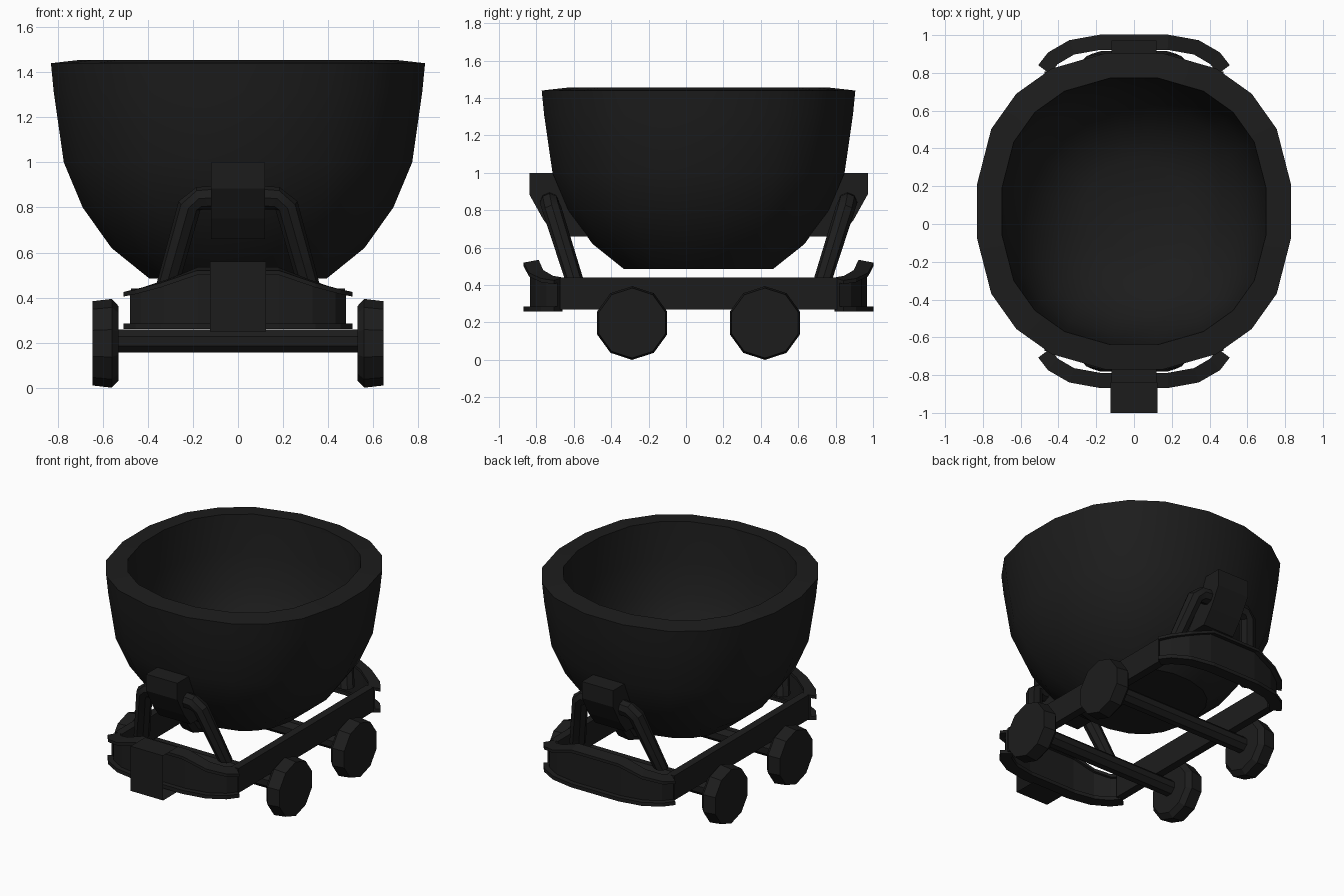
import bpy, bmesh, math
from mathutils import Vector, Matrix

if "Cube" in bpy.data.objects:
    bpy.data.objects.remove(bpy.data.objects["Cube"])

CY = 0.067  # centre of the cart along y (the coupler shifts the overall bounds)

black = bpy.data.materials.new("black_iron")
black.diffuse_color = (0.012, 0.012, 0.012, 1)
black.use_nodes = True
black.node_tree.nodes["Principled BSDF"].inputs["Base Color"].default_value = black.diffuse_color


def finish(bm, name, smooth=False, closed=True):
    if closed:
        bmesh.ops.recalc_face_normals(bm, faces=bm.faces)
    me = bpy.data.meshes.new(name)
    bm.to_mesh(me)
    bm.free()
    ob = bpy.data.objects.new(name, me)
    bpy.context.collection.objects.link(ob)
    me.materials.append(black)
    if smooth:
        bpy.ops.object.select_all(action='DESELECT')
        ob.select_set(True)
        bpy.context.view_layer.objects.active = ob
        bpy.ops.object.shade_smooth_by_angle(angle=math.radians(35))
    return ob


def loft(name, rings, smooth=False):
    """Skin a list of equal-length point rings and cap both ends."""
    bm = bmesh.new()
    vr = [[bm.verts.new(p) for p in r] for r in rings]
    n = len(vr[0])
    for a, b in zip(vr, vr[1:]):
        for i in range(n):
            bm.faces.new((a[i], a[(i + 1) % n], b[(i + 1) % n], b[i]))
    bm.faces.new(vr[0])
    bm.faces.new(vr[-1])
    return finish(bm, name, smooth)


def box(name, lo, hi, drop=None):
    lo, hi = Vector(lo), Vector(hi)
    bm = bmesh.new()
    bmesh.ops.create_cube(bm, size=1)
    for v in bm.verts:
        v.co = (lo + hi) / 2 + Vector(c * d for c, d in zip(v.co, hi - lo))
    bm.normal_update()
    if drop:
        bmesh.ops.delete(bm, geom=[f for f in bm.faces if drop(f.normal)], context='FACES_ONLY')
    return finish(bm, name, closed=not drop)


def disc_stack(name, y, z, profile, sides, turn=0.0):
    """Turned part along x from (x, radius) pairs."""
    rings = []
    for x, r in profile:
        rings.append([(x, y + r * math.sin(turn + 2 * math.pi * i / sides),
                       z - r * math.cos(turn + 2 * math.pi * i / sides)) for i in range(sides)])
    return loft(name, rings)


# Bowl: twenty-sided, slightly squared ring, outside then inside
quad = [(10, 1.0), (30, 1.035), (45, 1.045), (60, 1.035), (80, 1.01)]
ring = [(math.radians(a + 90 * q) if q % 2 == 0 else math.radians(90 * (q + 1) - a), k)
        for q in range(4) for a, k in (quad if q % 2 == 0 else quad[::-1])]
bowl_profile = [(0.40, 0.485), (0.57, 0.62), (0.70, 0.80), (0.785, 1.0), (0.83, 1.31),
                (0.843, 1.44), (0.71, 1.455), (0.69, 1.2), (0.65, 0.98), (0.56, 0.80),
                (0.42, 0.67), (0.26, 0.60)]
loft("bowl", [[(r * k * math.cos(a), CY + r * k * math.sin(a), z) for a, k in ring]
              for r, z in bowl_profile], smooth=True)

# Side rails
for s in (-1, 1):
    x0, x1 = sorted((s * 0.42, s * 0.475))
    box("side_rail", (x0, CY - 0.74, 0.27), (x1, CY + 0.74, 0.44))

# End beams: curved web with an arched top flange and a flat bottom flange
half = [(0.18, 0.895, 0.52), (0.33, 0.868, 0.465), (0.43, 0.81, 0.435), (0.475, 0.75, 0.425)]
path = [(-x, y, z) for x, y, z in half[::-1]] + half


def strip(name, end, n0, n1, section):
    rings = []
    for i, (x, y, zt) in enumerate(path):
        a, b = path[max(i - 1, 0)], path[min(i + 1, len(path) - 1)]
        n = Vector((a[1] - b[1], b[0] - a[0])).normalized()
        rings.append([(x + n.x * o, CY + end * (y + n.y * o), z)
                      for o, z in section(zt, n0, n1)])
    loft(name, rings)


for end in (-1, 1):
    strip("end_beam_web", end, -0.025, 0.005,
          lambda t, a, b: [(a, 0.27), (b, 0.27), (b, t), (a, t)])
    strip("end_beam_top_flange", end, -0.04, 0.04,
          lambda t, a, b: [(a, t - 0.005), (b, t - 0.02), (b, t), (a, t + 0.015)])
    strip("end_beam_bottom_flange", end, -0.04, 0.04,
          lambda t, a, b: [(a, 0.26), (b, 0.26), (b, 0.285), (a, 0.285)])

# Coupler: folded plate, open at the sides and the back
box("coupler", (-0.125, -1.0, 0.25), (0.125, -0.84, 0.56),
    drop=lambda n: abs(n.x) > 0.9 or n.y > 0.9)

# Trunnion brackets under the bowl, and bent tube legs
bracket = [(0.905, 1.0), (0.905, 0.885), (0.83, 0.75), (0.76, 0.66), (0.56, 0.66), (0.68, 1.0)]
leg_half = [(0.32, 0.665, 0.43), (0.215, 0.785, 0.81), (0.17, 0.797, 0.84), (0.09, 0.797, 0.845)]
for end in (-1, 1):
    loft("trunnion_bracket", [[(x, CY + end * y, z) for y, z in bracket] for x in (-0.12, 0.12)])
    for s in (-1, 1):
        pts = [Vector((s * x, CY + end * y, z)) for x, y, z in leg_half]
        rings = []
        for i, p in enumerate(pts):
            t = (pts[min(i + 1, 3)] - pts[max(i - 1, 0)]).normalized()
            u = t.cross(Vector((0, 1, 0))).normalized()
            w = t.cross(u)
            rings.append([p + 0.052 * (math.cos(k * math.pi / 4) * u + math.sin(k * math.pi / 4) * w)
                          for k in range(8)])
        # cut the foot flat on the frame
        rings[0] = [Vector((q.x, q.y, 0.43)) for q in rings[0]]
        loft("leg", rings, smooth=True)

# Wheels and axles
for y in (CY - 0.355, CY + 0.355):
    disc_stack("axle", y, 0.207, [(-0.54, 0.055), (0.54, 0.055)], 8, math.pi / 8)
    for s in (-1, 1):
        disc_stack("wheel", y, 0.197,
                   [(s * 0.53, 0.165), (s * 0.56, 0.197), (s * 0.645, 0.187)], 10)
